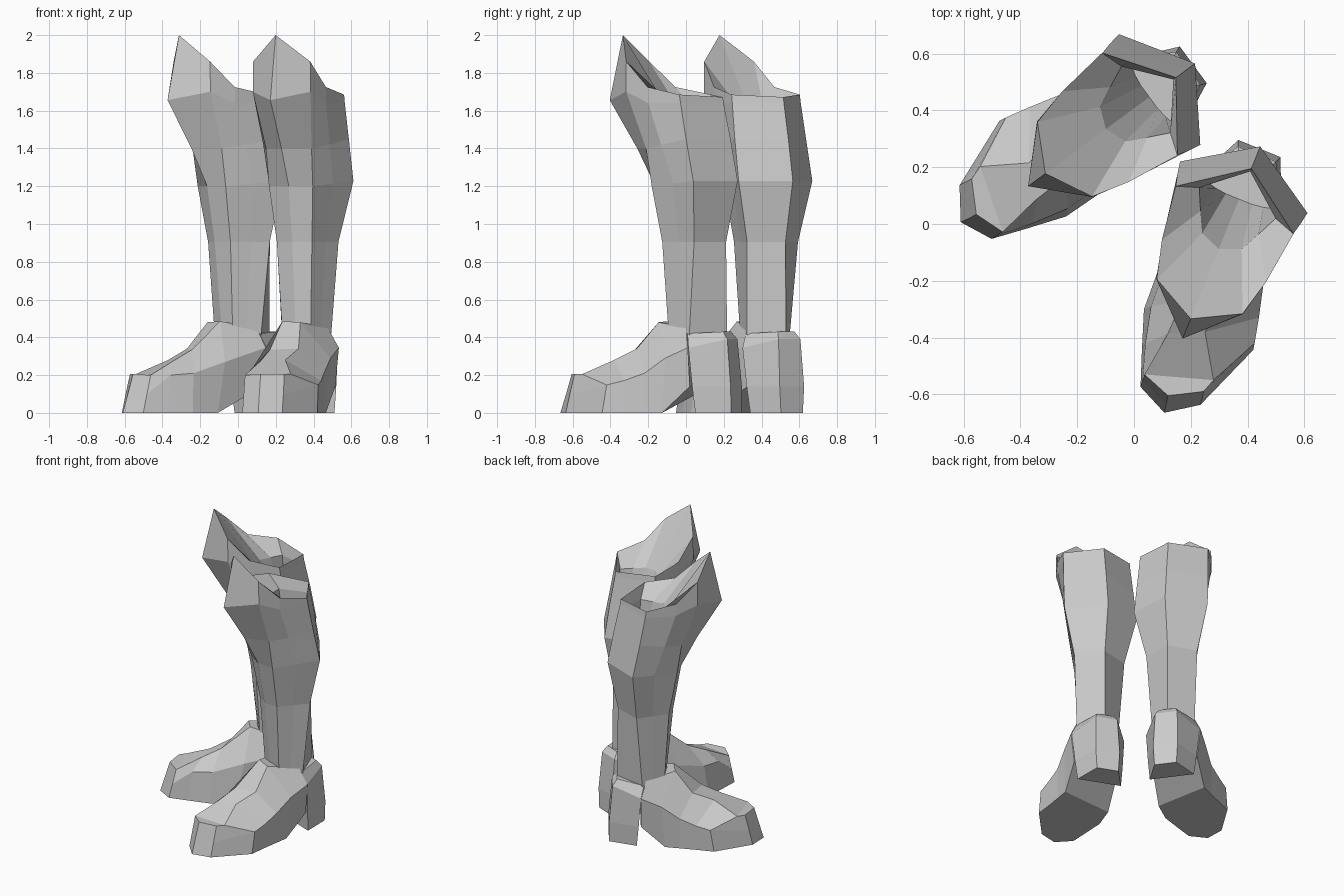
import bpy, bmesh, math
from mathutils import Matrix, Vector

# leg frame: w = sideways from the boot's centre plane, v = forward
A = math.radians(22)
SIDE = Vector((math.cos(A), -math.sin(A), 0))
FWD = Vector((-math.sin(A), -math.cos(A), 0))
U0 = 0.31


def place(w, v, z):
    return SIDE * (U0 + w) + FWD * v + Vector((0, 0, z))


def sym(half):
    """Closed ring from half a section; points with w = 0 are not doubled."""
    mirrored = [(-w, v, z) for w, v, z in reversed(half) if w > 0]
    return [place(*p) for p in half + mirrored]


# second boot: reflected about a slanted vertical plane
T = math.radians(104.3)
REFLECT = Matrix(((math.cos(T), math.sin(T), 0, 0), (math.sin(T), -math.cos(T), 0, 0),
                  (0, 0, 1, 0), (0, 0, 0, 1)))
OTHER = REFLECT @ Matrix.Translation((0.05, 0.075, 0))


def loft(name, rings):
    for side, mat in (("left", Matrix.Identity(4)), ("right", OTHER)):
        bm = bmesh.new()
        loops = [[bm.verts.new(mat @ Vector(p)) for p in r] for r in rings]
        n = len(rings[0])
        for a, b in zip(loops, loops[1:]):
            for i in range(n):
                j = (i + 1) % n
                bm.faces.new((a[i], a[j], b[j], b[i]))
        bm.faces.new(loops[0])
        bm.faces.new(loops[-1])
        bmesh.ops.recalc_face_normals(bm, faces=bm.faces)
        me = bpy.data.meshes.new(side + "_" + name)
        bm.to_mesh(me)
        bm.free()
        bpy.context.collection.objects.link(bpy.data.objects.new(side + "_" + name, me))


# shaft with pointed knee guard, from ankle up over the rim and down inside
loft("boot_shaft", [sym(h) for h in (
    [(0, -.05, .40), (.08, -.06, .40), (.11, -.13, .40), (.14, -.20, .40), (0, -.36, .40)],
    [(0, 0, .905), (.10, -.03, .905), (.132, -.135, .905), (.167, -.239, .905), (0, -.354, .905)],
    [(0, .05, 1.2), (.125, .02, 1.2), (.182, -.125, 1.215), (.242, -.265, 1.228), (0, -.42, 1.228)],
    [(0, .153, 1.40), (.13, .05, 1.40), (.19, -.06, 1.42), (.234, -.22, 1.45), (0, -.38, 1.45)],
    [(0, .31, 1.656), (.165, .15, 1.70), (.197, .01, 1.64), (.225, -.185, 1.64), (0, -.34, 1.64)],
    [(0, .235, 2.0), (.163, .15, 1.86), (.198, .015, 1.725), (.224, -.178, 1.685), (0, -.336, 1.672)],
    [(0, -.03, 1.60), (.075, -.06, 1.60), (.11, -.13, 1.60), (.145, -.205, 1.60), (0, -.325, 1.60)],
    [(0, -.22, 1.15), (.05, -.22, 1.15), (.09, -.225, 1.15), (.13, -.235, 1.15), (0, -.34, 1.15)],
)])

# heel block, tapering to the back
loft("heel", [sym(h) for h in (
    [(.145, -.237, 0), (.072, -.412, 0)],
    [(.16, -.225, .14), (.08, -.412, .14)],
    [(.176, -.21, .345), (.072, -.39, .39)],
    [(.14, -.19, .42), (.055, -.36, .43)],
)])

# foot, sections from toe to ankle: inner base, side, top, then outer top, side, base
loft("foot", [
    [(.107, -.665, 0), (.113, -.635, .10), (.12, -.605, .206),
     (.245, -.59, .206), (.24, -.615, .10), (.234, -.637, 0)],
    [(.023, -.574, 0), (.03, -.552, .10), (.037, -.53, .20),
     (.28, -.55, .205), (.425, -.42, .148), (.42, -.444, 0)],
    [(.028, -.44, 0), (.04, -.42, .20), (.12, -.385, .275),
     (.25, -.38, .28), (.44, -.33, .17), (.432, -.34, 0)],
    [(.035, -.30, 0), (.06, -.29, .21), (.17, -.27, .335),
     (.32, -.26, .34), (.455, -.22, .21), (.45, -.22, 0)],
    [(.09, -.15, 0), (.13, -.10, .27), (.235, -.10, .485),
     (.33, -.145, .48), (.49, -.11, .29), (.465, -.127, 0)],
    [(.235, .13, .14), (.208, .143, .345), (.24, .10, .45),
     (.475, 0, .45), (.534, .01, .345), (.515, .02, .14)],
])
